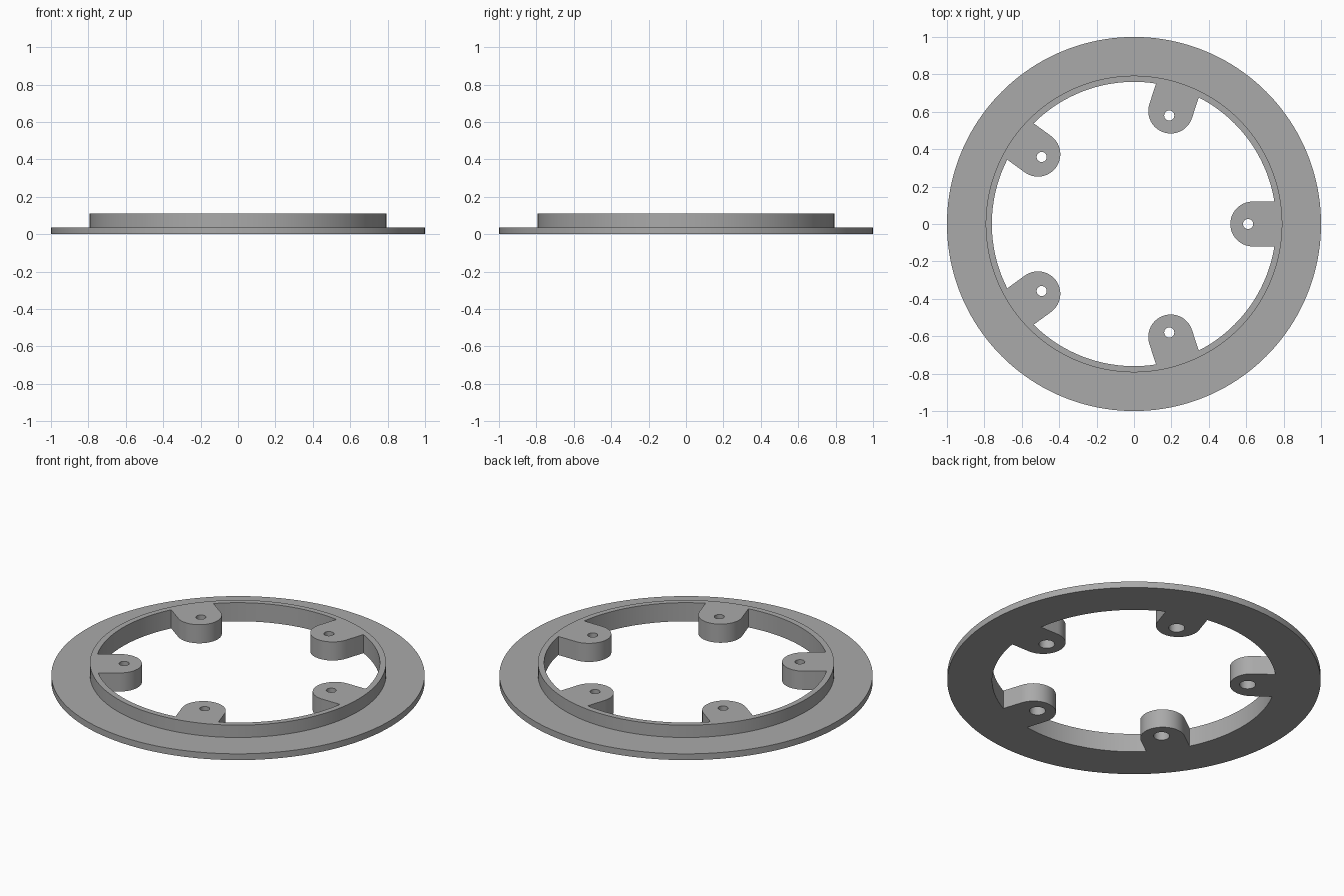
import bpy, bmesh, math
from mathutils import Matrix

if "Cube" in bpy.data.objects:
    bpy.data.objects.remove(bpy.data.objects["Cube"])

HEIGHT, FLANGE = 0.11, 0.037
INNER, COLLAR, OUTER = 0.76, 0.793, 1.0
LUGS, LUG_R, LUG_X, HOLE_X = 5, 0.12, 0.635, 0.61

grey = bpy.data.materials.new("plain grey")
grey.use_nodes = True
colour = (0.4, 0.4, 0.4, 1)
grey.diffuse_color = colour
grey.node_tree.nodes["Principled BSDF"].inputs["Base Color"].default_value = colour


def make(name, bm):
    bmesh.ops.recalc_face_normals(bm, faces=bm.faces)
    mesh = bpy.data.meshes.new(name)
    bm.to_mesh(mesh)
    bm.free()
    mesh.materials.append(grey)
    ob = bpy.data.objects.new(name, mesh)
    bpy.context.collection.objects.link(ob)
    return ob


def lathe(name, profile, steps=160):
    bm = bmesh.new()
    rings = []
    for i in range(steps):
        a = 2 * math.pi * i / steps
        rings.append([bm.verts.new((r * math.cos(a), r * math.sin(a), z)) for r, z in profile])
    n = len(profile)
    for i, ring in enumerate(rings):
        nxt = rings[(i + 1) % steps]
        for j in range(n):
            k = (j + 1) % n
            bm.faces.new((ring[j], nxt[j], nxt[k], ring[k]))
    return make(name, bm)


def add_prism(bm, outline, z0, z1, angle):
    turn = Matrix.Rotation(angle, 4, 'Z')
    low = [bm.verts.new((x, y, z0)) for x, y in outline]
    high = [bm.verts.new((x, y, z1)) for x, y in outline]
    n = len(outline)
    bm.faces.new(low[::-1])
    bm.faces.new(high)
    for i in range(n):
        j = (i + 1) % n
        bm.faces.new((low[i], low[j], high[j], high[i]))
    bmesh.ops.transform(bm, matrix=turn, verts=low + high)


def arc(cx, r, start, end, steps):
    angles = [start + (end - start) * i / steps for i in range(steps + 1)]
    return [(cx + r * math.cos(a), r * math.sin(a)) for a in angles]


def boolean(target, tool, operation):
    mod = target.modifiers.new(operation.lower(), 'BOOLEAN')
    mod.operation, mod.solver, mod.object = operation, 'EXACT', tool
    bpy.context.view_layer.objects.active = target
    bpy.ops.object.modifier_apply(modifier=mod.name)
    bpy.data.objects.remove(tool)


# Flat flange with raised collar
ring = lathe("mounting_ring", [(INNER, 0), (OUTER, 0), (OUTER, FLANGE),
                               (COLLAR, FLANGE), (COLLAR, HEIGHT), (INNER, HEIGHT)])

# Round-ended lugs, through holes and wider recesses underneath
lug_outline = arc(LUG_X, LUG_R, math.pi / 2, 1.5 * math.pi, 28) + [(0.77, -LUG_R), (0.77, LUG_R)]
lugs, holes, recesses = bmesh.new(), bmesh.new(), bmesh.new()
for i in range(LUGS):
    a = 2 * math.pi * i / LUGS
    add_prism(lugs, lug_outline, 0, HEIGHT, a)
    add_prism(holes, arc(HOLE_X, 0.027, 0, 2 * math.pi, 32)[:-1], -0.1, 0.2, a)
    add_prism(recesses, arc(HOLE_X, 0.043, 0, 2 * math.pi, 32)[:-1], -0.1, 0.07, a)

boolean(ring, make("lugs", lugs), 'UNION')
boolean(ring, make("hole_cutter", holes), 'DIFFERENCE')
boolean(ring, make("recess_cutter", recesses), 'DIFFERENCE')

bpy.ops.object.select_all(action='DESELECT')
ring.select_set(True)
bpy.context.view_layer.objects.active = ring
bpy.ops.object.shade_smooth_by_angle(angle=math.radians(30))
